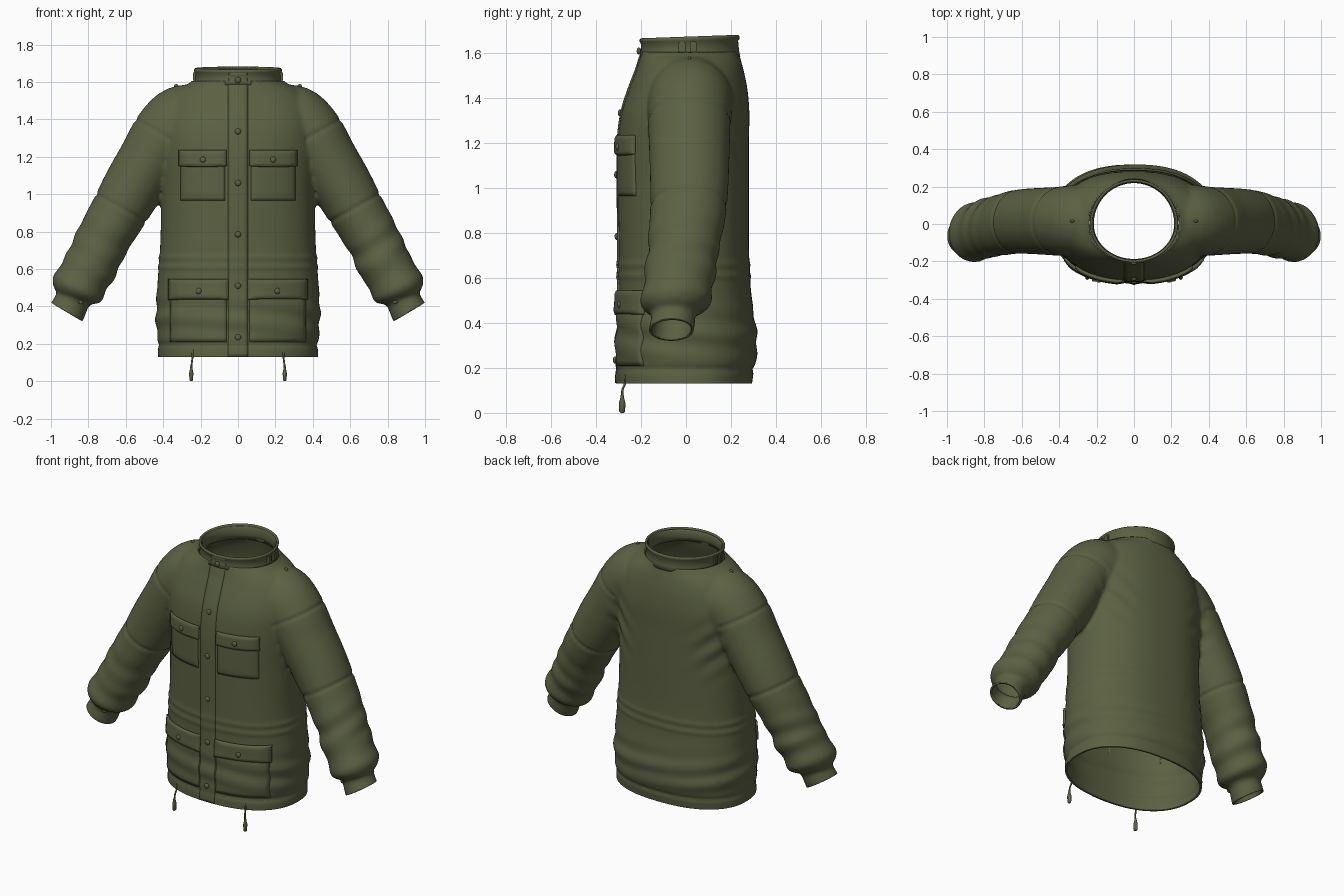
import bpy, bmesh
from math import sin, cos, pi, exp, copysign
from mathutils import Vector
from mathutils.bvhtree import BVHTree

if "Cube" in bpy.data.objects:
    bpy.data.objects.remove(bpy.data.objects["Cube"])

olive = bpy.data.materials.new("olive cloth")
olive.use_nodes = True
olive.diffuse_color = (0.105, 0.12, 0.055, 1)
shader = olive.node_tree.nodes["Principled BSDF"]
shader.inputs["Base Color"].default_value = olive.diffuse_color
shader.inputs["Roughness"].default_value = 0.85


def add_object(name, bm, thickness=0, angle=0.9):
    """Turn a bmesh into a smooth shaded object, optionally thickened inwards."""
    mesh = bpy.data.meshes.new(name)
    bm.to_mesh(mesh)
    bm.free()
    ob = bpy.data.objects.new(name, mesh)
    bpy.context.collection.objects.link(ob)
    mesh.materials.append(olive)
    if thickness:
        mod = ob.modifiers.new("thickness", "SOLIDIFY")
        mod.thickness, mod.offset = thickness, -1
    bpy.ops.object.select_all(action="DESELECT")
    ob.select_set(True)
    bpy.context.view_layer.objects.active = ob
    bpy.ops.object.shade_smooth_by_angle(angle=angle)
    return ob


def smooth_rows(rows, steps):
    """Catmull-Rom interpolation through a list of equal-length tuples."""
    out = []
    for i in range(len(rows) - 1):
        quad = (rows[max(i - 1, 0)], rows[i], rows[i + 1], rows[min(i + 2, len(rows) - 1)])
        for k in range(steps):
            t = k / steps
            out.append([b + t * (c - a) / 2 + t * t * (a - 2.5 * b + 2 * c - d / 2)
                        + t ** 3 * (1.5 * (b - c) + (d - a) / 2) for a, b, c, d in zip(*quad)])
    return out + [list(rows[-1])]


def loft(bm, rings, capped):
    loops = [[bm.verts.new(p) for p in ring] for ring in rings]
    n = len(loops[0])
    faces = [bm.faces.new((a[i], a[(i + 1) % n], b[(i + 1) % n], b[i]))
             for a, b in zip(loops, loops[1:]) for i in range(n)]
    if capped:
        faces += [bm.faces.new(loops[0][::-1]), bm.faces.new(loops[-1])]
        bmesh.ops.recalc_face_normals(bm, faces=faces)


def body_ring(z, half, front, back, power, lean=0):
    ring = []
    for i in range(72):
        c, s = cos(2 * pi * i / 72), sin(2 * pi * i / 72)
        x = half * copysign(abs(c) ** (2 / power), c)
        y = (back if s > 0 else -front) * copysign(abs(s) ** (2 / power), s)
        ring.append((x, y, z + lean * y))
    return ring


# Torso: height, half width, front y, back y, squareness
TORSO = [(.08, .425, -.31, .29, 2.3), (.14, .428, -.312, .295, 2.3), (.20, .428, -.31, .305, 2.3),
         (.30, .437, -.308, .318, 2.3), (.42, .437, -.304, .305, 2.3), (.56, .428, -.30, .288, 2.3),
         (.75, .415, -.30, .28, 2.3), (1.0, .412, -.302, .28, 2.3), (1.2, .42, -.302, .28, 2.3),
         (1.34, .42, -.285, .282, 2.3), (1.45, .40, -.25, .272, 2.2), (1.53, .36, -.22, .255, 2.1),
         (1.575, .30, -.208, .243, 2), (1.60, .25, -.202, .236, 2), (1.64, .22, -.2, .23, 2)]

# Sleeve: centre x, y, z, radius across, radius in depth
SLEEVE = [(.20, .02, 1.39, .19, .18), (.30, .02, 1.38, .20, .19), (.39, .015, 1.31, .182, .185),
          (.47, .015, 1.19, .167, .18), (.56, .015, 1.04, .162, .175), (.64, .01, .90, .152, .17),
          (.71, -.005, .78, .146, .163), (.75, -.015, .70, .142, .155), (.785, -.025, .625, .147, .162),
          (.82, -.035, .565, .137, .15), (.855, -.045, .50, .147, .16), (.872, -.052, .465, .128, .135),
          (.882, -.055, .44, .095, .10), (.90, -.06, .40, .095, .10), (.915, -.065, .37, .098, .10),
          (.94, -.07, .325, .098, .10)]

bm = bmesh.new()
loft(bm, [body_ring(*r) for r in smooth_rows(TORSO, 5)], True)
rows = smooth_rows(SLEEVE, 4)
for side in (1, -1):
    rings = []
    for i, (x, y, z, ra, rb) in enumerate(rows):
        p, q = rows[max(i - 1, 0)], rows[min(i + 1, len(rows) - 1)]
        axis = Vector((q[0] - p[0], 0, q[2] - p[2])).normalized()
        rings.append([((x - axis.z * ra * cos(a)) * side, y + rb * sin(a), z + axis.x * ra * cos(a))
                      for a in (2 * pi * k / 48 for k in range(48))])
    loft(bm, rings, True)

# Fuse torso and sleeves into one skin
coat = add_object("jacket_shell", bm)
fuse = coat.modifiers.new("fuse", "REMESH")
fuse.mode, fuse.voxel_size = "VOXEL", 0.0125
relax = coat.modifiers.new("relax", "SMOOTH")
relax.factor, relax.iterations = 0.5, 5
fused = bpy.data.meshes.new_from_object(coat.evaluated_get(bpy.context.evaluated_depsgraph_get()))
bpy.data.objects.remove(coat)
bm = bmesh.new()
bm.from_mesh(fused)
bm.normal_update()


def bump(v, centre, width):
    return exp(-((v - centre) / width) ** 2)


# Cloth folds, seams and the waist channel
for v in bm.verts:
    x, y, z = abs(v.co.x), v.co.y, v.co.z
    along = (x - .67) * .49 - (z - .95) * .87
    d = 0
    if x < .5 and z < .8:
        d += .005 * (bump(z, .61, .012) + bump(z, .66, .012)) - .007 * bump(z, .195, .012)
        d += .006 * sin(z * 50 + v.co.x * 5 + y * 6) * bump(z, .34, .11)
    elif x < .45 and y > 0:
        d += .006 * sin(45 * (z - .8 * x)) * bump(x, .32, .09) * bump(z, 1.15, .15)
    if x > .48:
        d -= .007 * bump(along, 0, .011)
        d += .005 * sin(45 * along + 9 * y + 3 * v.co.x) * bump(along, .27, .12)
    if x > .36:
        d -= .006 * bump(along, -.45, .011)
    v.co += v.normal * d

# Open the neck, hem and both cuffs
for point, normal in (((0, 0, 1.605), (0, 0, 1)), ((0, 0, .13), (0, 0, -1)),
                      ((.915, 0, .37), (.51, 0, -.86)), ((-.915, 0, .37), (-.51, 0, -.86))):
    bmesh.ops.bisect_plane(bm, geom=bm.verts[:] + bm.edges[:] + bm.faces[:],
                           plane_co=point, plane_no=normal, clear_outer=True)
trees = [BVHTree.FromBMesh(bm)]
add_object("jacket_shell", bm, .012)

# Stand collar with a rolled rim
COLLAR = [(1.585, .236, -.208, .242), (1.61, .23, -.202, .236), (1.65, .228, -.2, .232),
          (1.657, .235, -.206, .238), (1.668, .235, -.206, .238), (1.674, .229, -.2, .232)]
bm = bmesh.new()
loft(bm, [body_ring(*r, 2, (r[0] - 1.585) * .4) for r in COLLAR], False)
trees.append(BVHTree.FromBMesh(bm))
add_object("collar", bm, .014)


def on_front(x, z):
    """Front surface point and normal at x, z."""
    hits = [t.ray_cast(Vector((x, -1, z)), Vector((0, 1, 0))) for t in trees]
    return min((h for h in hits if h[0]), key=lambda h: h[0].y)[:2]


def patch(name, x0, x1, z0, z1, lift, sag=0, nx=16, nz=12):
    """Sewn-on panel that follows the front of the jacket."""
    bm = bmesh.new()
    bmesh.ops.create_grid(bm, x_segments=nx, y_segments=nz, size=.5)
    for v in bm.verts:
        u, w = v.co.x, v.co.y
        x = x0 + (u + .5) * (x1 - x0)
        z = z0 + (w + .5) * (z1 - z0) + sag * (.5 - w) * (1 - 4 * u * u)
        edge = min(1, 8 * min(.5 - abs(u), .5 - abs(w)))
        point, normal = on_front(x, z)
        v.co = point + normal * lift * (.55 + .45 * edge)
    add_object(name, bm, lift + .004, .7)


def button(name, point, radius=.016):
    bm = bmesh.new()
    bmesh.ops.create_uvsphere(bm, u_segments=16, v_segments=10, radius=radius)
    for v in bm.verts:
        v.co.y *= .6
    bmesh.ops.translate(bm, vec=point, verts=bm.verts)
    add_object(name, bm)


# Front placket and its snaps
patch("placket", -.052, .052, .132, 1.655, .007, 0, 6, 90)
for i in range(6):
    z = .235 + i * .275
    button("placket_button", on_front(0, z)[0] + Vector((0, -.008, 0)))

for side, label in ((1, "left"), (-1, "right")):
    def span(a, b):
        return (a, b) if side > 0 else (-b, -a)

    # Chest and hip pockets with flaps
    for spot, (a, b), low, fold, top, drop in (("chest", (.07, .305), .965, 1.15, 1.235, .006),
                                               ("hip", (.06, .36), .21, .435, .545, -.003)):
        patch(f"{label}_{spot}_pocket", *span(a, b), low, fold + .03, .010)
        patch(f"{label}_{spot}_flap", *span(a - .01, b + .005), fold, top, .022, -drop)
        mid, height = (a + b) / 2 * side, (fold + top) / 2 - .008
        button(f"{label}_{spot}_button", on_front(mid, height)[0] + Vector((0, -.023, 0)))

    # Cuff and shoulder snaps
    button(f"{label}_cuff_button", on_front(.84 * side, .425)[0], .013)
    top = trees[0].ray_cast(Vector((.33 * side, .015, 2)), Vector((0, 0, -1)))[0]
    button(f"{label}_shoulder_button", top, .012)

    # Collar side tabs
    for y in (-.018, .032):
        bm = bmesh.new()
        bmesh.ops.create_cube(bm, size=1)
        for v in bm.verts:
            v.co = (.232 * side + v.co.x * .018, y + v.co.y * .03, 1.628 + v.co.z * .05)
        bmesh.ops.bevel(bm, geom=bm.edges[:], offset=.004, segments=2, affect="EDGES")
        add_object(f"{label}_collar_tab", bm)

    # Hem drawcord and toggle
    bm = bmesh.new()
    cord = smooth_rows([(.242, -.268, .17), (.243, -.272, .13), (.247, -.283, .10), (.25, -.284, .06)], 4)
    loft(bm, [[(x * side + .005 * cos(a), y + .005 * sin(a), z)
               for a in (pi * k / 4 for k in range(8))] for x, y, z in cord], True)
    add_object(f"{label}_drawcord", bm)
    bm = bmesh.new()
    profile = [(0, .007), (.006, .012), (.045, .013), (.065, .008), (.08, .006)]
    loft(bm, [[(.25 * side + r * .85 * cos(a), -.284 + r * 1.1 * sin(a), z)
               for a in (pi * k / 6 for k in range(12))] for z, r in profile], True)
    add_object(f"{label}_toggle", bm)
